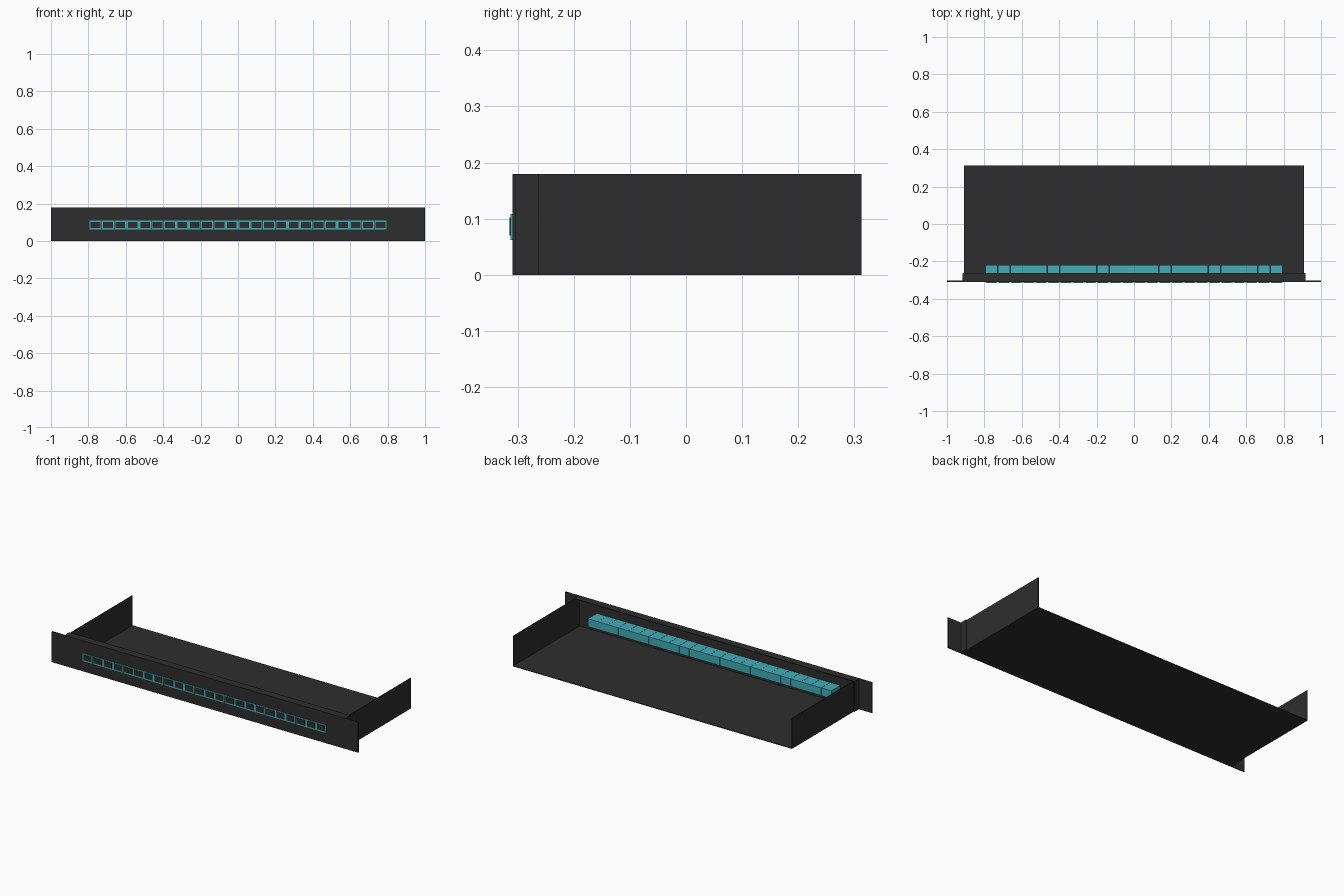
import bpy

if "Cube" in bpy.data.objects:
    bpy.data.objects.remove(bpy.data.objects["Cube"], do_unlink=True)


def material(name, rgb):
    m = bpy.data.materials.new(name)
    m.use_nodes = True
    m.diffuse_color = (*rgb, 1)
    m.node_tree.nodes["Principled BSDF"].inputs["Base Color"].default_value = (*rgb, 1)
    return m


charcoal = material("charcoal metal", (0.027, 0.027, 0.027))
teal = material("teal plastic", (0.055, 0.42, 0.48))


def box(name, x, y, z, mat):
    """Box spanning the given (low, high) ranges."""
    bpy.ops.mesh.primitive_cube_add(size=1)
    ob = bpy.context.object
    ob.name = name
    spans = (x, y, z)
    for v in ob.data.vertices:
        v.co = [hi if c > 0 else lo for c, (lo, hi) in zip(v.co, spans)]
    ob.data.materials.append(mat)
    return ob


TOP = 0.18
FRONT, BACK = -0.309, 0.313
SHEET = 0.004

# Sheet-metal tray and face plate
box("face_plate", (-1, 1), (FRONT, FRONT + 0.006), (0, TOP), charcoal)
box("tray_floor", (-0.91, 0.91), (FRONT + 0.006, BACK), (0, SHEET), charcoal)
box("top_lip", (-0.916, 0.916), (FRONT + 0.006, -0.262), (TOP - SHEET, TOP), charcoal)

# Side walls and the folded tabs that hold them to the face plate
for side, s in (("left", 1), ("right", -1)):
    box(side + "_wall", sorted((s * 0.906, s * 0.91)), (FRONT + 0.006, BACK), (0, TOP), charcoal)
    box(side + "_tab", sorted((s * 0.91, s * 0.916)), (FRONT + 0.006, -0.262), (0, TOP), charcoal)

# Row of jacks: body behind the plate, bezel and dark socket in front
PORTS, PITCH = 24, 0.0662
for i in range(PORTS):
    c = (i - (PORTS - 1) / 2) * PITCH
    n = str(i + 1)
    w = PITCH / 2 - 0.0006
    box("jack_body_" + n, (c - w, c + w), (FRONT + 0.006, -0.22), (0.062, 0.108), teal)
    box("jack_bezel_" + n, (c - w, c + w), (-0.313, FRONT), (0.062, 0.108), teal)
    box("jack_socket_" + n, (c - 0.026, c + 0.026), (-0.315, -0.312), (0.07, 0.102), charcoal)
